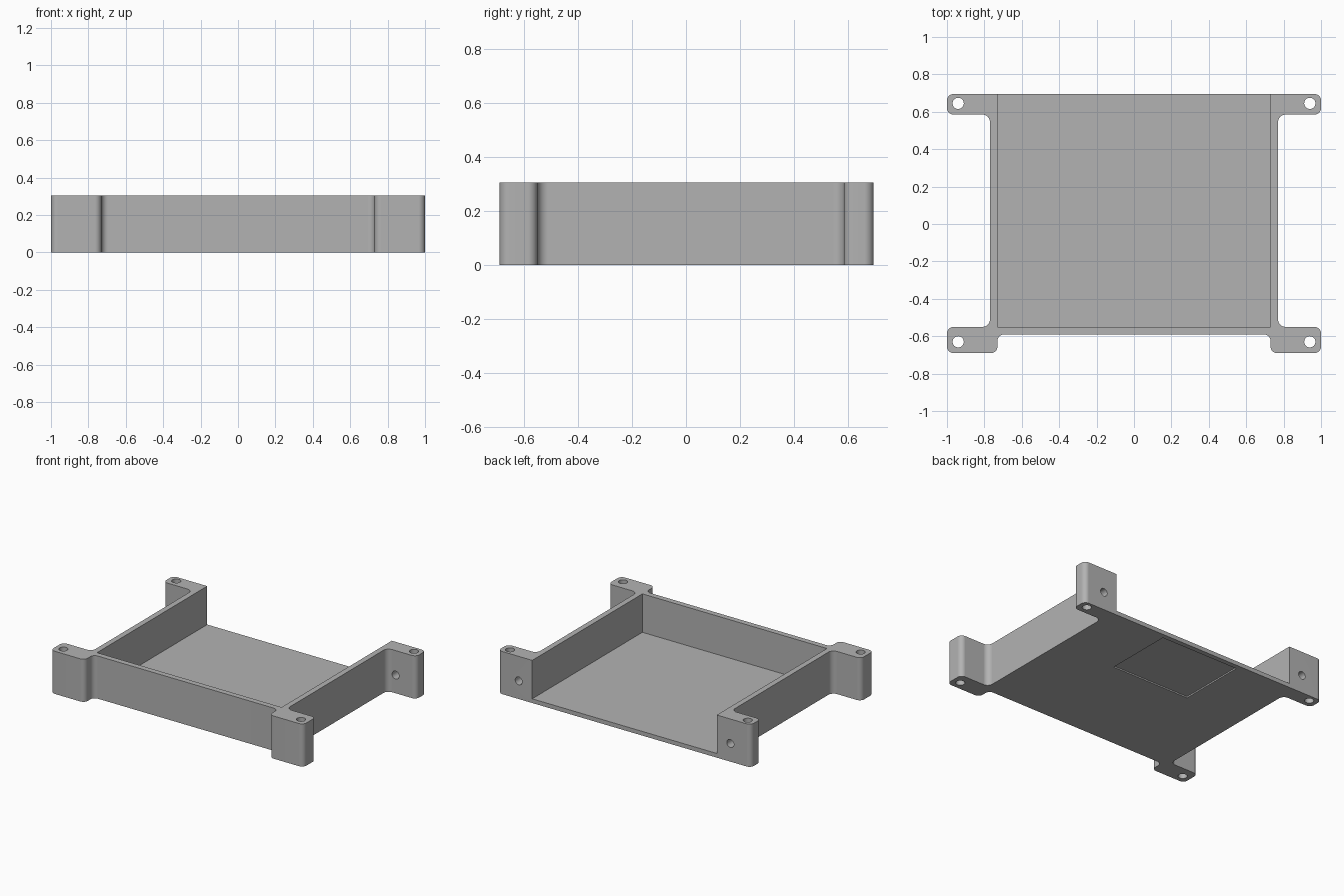
import bpy, bmesh, math
from mathutils import Vector

HEIGHT = 0.305
FLOOR = 0.03

cube = bpy.data.objects.get("Cube")
if cube:
    bpy.data.objects.remove(cube, do_unlink=True)

grey = bpy.data.materials.new("plain grey")
grey.use_nodes = True
colour = (0.45, 0.45, 0.45, 1)
grey.diffuse_color = colour
grey.node_tree.nodes["Principled BSDF"].inputs["Base Color"].default_value = colour


def rounded(points, steps=8):
    """Replace each (x, y, radius) corner by a tangent arc."""
    out = []
    for i, (x, y, r) in enumerate(points):
        p = Vector((x, y))
        a = (Vector(points[i - 1][:2]) - p).normalized()
        b = (Vector(points[(i + 1) % len(points)][:2]) - p).normalized()
        centre = p + (a + b) * r
        for k in range(steps + 1):
            t = k / steps * math.pi / 2
            out.append(centre - b * r * math.cos(t) - a * r * math.sin(t))
    return out


def prism(name, outline, z0, z1):
    """Extrude a closed outline from z0 to z1."""
    bm = bmesh.new()
    face = bm.faces.new([bm.verts.new((p[0], p[1], z0)) for p in outline])
    top = bmesh.ops.extrude_face_region(bm, geom=[face])["geom"]
    bmesh.ops.translate(bm, vec=(0, 0, z1 - z0),
                        verts=[v for v in top if isinstance(v, bmesh.types.BMVert)])
    bmesh.ops.recalc_face_normals(bm, faces=bm.faces)
    mesh = bpy.data.meshes.new(name)
    bm.to_mesh(mesh)
    bm.free()
    obj = bpy.data.objects.new(name, mesh)
    mesh.materials.append(grey)
    bpy.context.collection.objects.link(obj)
    return obj


def box(name, x0, x1, y0, y1, z0, z1):
    return prism(name, [(x0, y0), (x1, y0), (x1, y1), (x0, y1)], z0, z1)


def rod(name, location, radius, length, tilt=0):
    bpy.ops.mesh.primitive_cylinder_add(vertices=32, radius=radius, depth=length,
                                        location=location, rotation=(tilt, 0, 0))
    obj = bpy.context.object
    obj.name = name
    obj.data.materials.append(grey)
    return obj


# Tray outline with four mounting ears: one half, then its mirror image
half = [
    (0.73, -0.59, 0.035), (0.73, -0.69, 0.035), (1.0, -0.69, 0.035),
    (1.0, -0.55, 0.035), (0.77, -0.55, 0.04), (0.77, 0.585, 0.04),
    (1.0, 0.585, 0.035), (1.0, 0.695, 0.035),
]
tray = prism("mounting_tray", rounded(half + [(-x, y, r) for x, y, r in reversed(half)]),
             0, HEIGHT)

# Cavity open at the top and back, and a shallow panel recess underneath
cutters = [
    box("cavity_cutter", -0.73, 0.73, -0.55, 0.9, FLOOR, 0.5),
    box("recess_cutter", -0.31, 0.31, 0.165, 0.66, -0.1, 0.01),
]
# Screw holes down through the ears, and cross holes through the back ears
for side in (-1, 1):
    for y in (0.645, -0.63):
        cutters.append(rod("screw_hole_cutter", (side * 0.94, y, HEIGHT / 2), 0.03, 1))
    cutters.append(rod("cross_hole_cutter", (side * 0.837, 0.645, 0.13), 0.028, 0.3,
                       math.pi / 2))

bpy.ops.object.select_all(action="DESELECT")
bpy.context.view_layer.objects.active = tray
tray.select_set(True)
for cutter in cutters:
    cutter.hide_render = True
    mod = tray.modifiers.new("cut", "BOOLEAN")
    mod.operation = "DIFFERENCE"
    mod.solver = "EXACT"
    mod.object = cutter
    bpy.ops.object.modifier_apply(modifier=mod.name)
    bpy.data.objects.remove(cutter, do_unlink=True)

# Smooth fillets and holes, with flat faces kept flat
bpy.ops.object.shade_smooth_by_angle(angle=math.radians(30))
normals = tray.modifiers.new("flat faces", "WEIGHTED_NORMAL")
normals.keep_sharp = True
